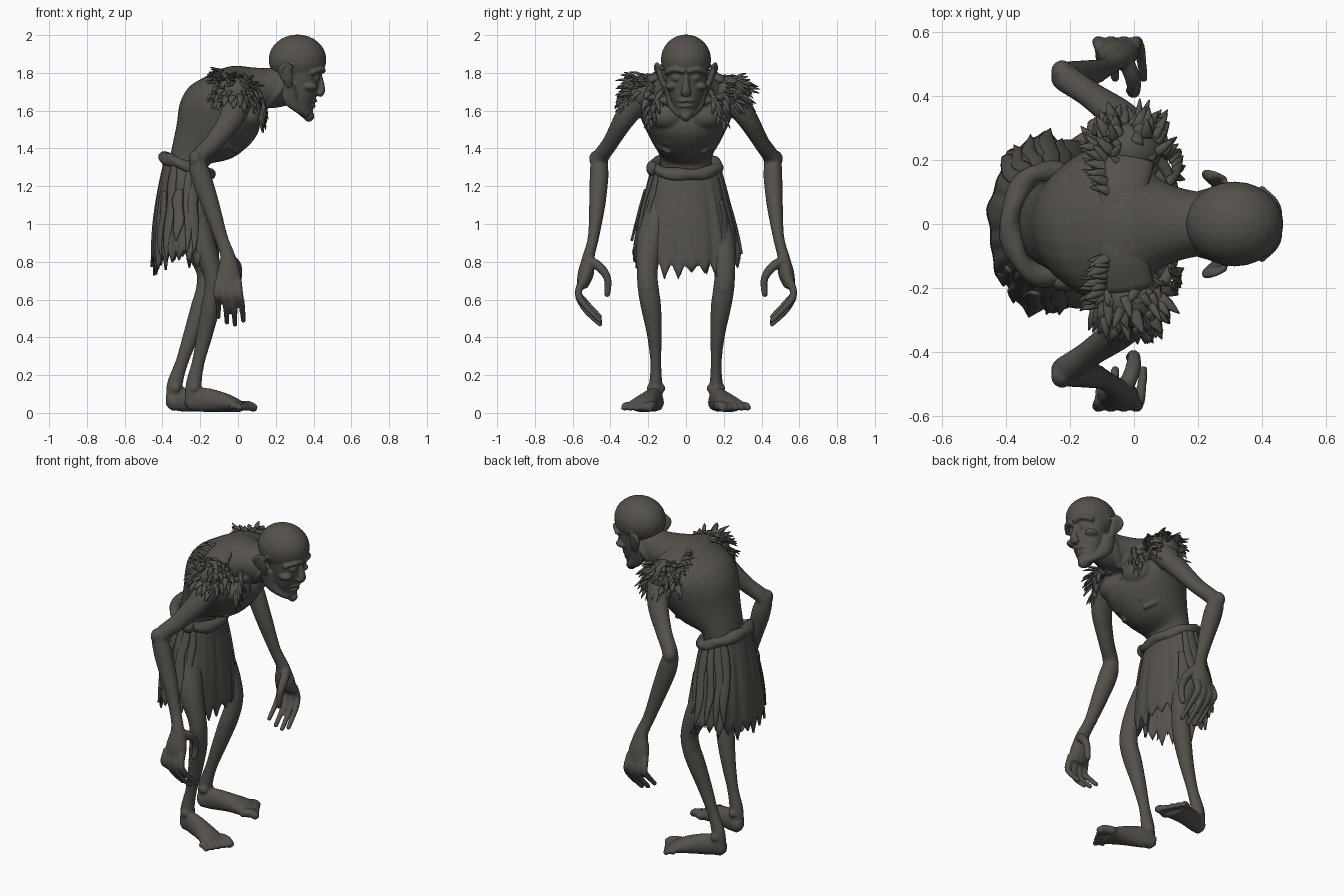
import bpy, bmesh, math, random
from mathutils import Vector, Matrix

random.seed(4)
if "Cube" in bpy.data.objects:
    bpy.data.objects.remove(bpy.data.objects["Cube"])

mat = bpy.data.materials.new("dark earthy grey")
mat.use_nodes = True
COLOR = (0.09, 0.083, 0.073, 1)
mat.diffuse_color = COLOR
mat.node_tree.nodes["Principled BSDF"].inputs["Base Color"].default_value = COLOR


def finish(name, bm, voxel=0, thick=0):
    """Turn a bmesh into a named smooth object, optionally fused or thickened."""
    bmesh.ops.recalc_face_normals(bm, faces=bm.faces[:])
    me = bpy.data.meshes.new(name)
    bm.to_mesh(me)
    bm.free()
    me.materials.append(mat)
    for p in me.polygons:
        p.use_smooth = True
    ob = bpy.data.objects.new(name, me)
    bpy.context.scene.collection.objects.link(ob)
    if thick:
        ob.modifiers.new("thickness", "SOLIDIFY").thickness = thick
    if voxel:
        r = ob.modifiers.new("fuse", "REMESH")
        r.mode, r.voxel_size, r.use_smooth_shade = "VOXEL", voxel, True
        m = ob.modifiers.new("soften", "SMOOTH")
        m.factor, m.iterations = 0.5, 3


def spline(p0, p1, p2, p3, t):
    return [0.5 * (2 * b + (c - a) * t + (2 * a - 5 * b + 4 * c - d) * t * t
                   + (3 * b - a - 3 * c + d) * t ** 3)
            for a, b, c, d in zip(p0, p1, p2, p3)]


def loft(bm, pts, side=(0, 1, 0), n=14, sub=4):
    """Closed tube through (x, y, z, half width along side, half depth)."""
    ext = [pts[0]] + list(pts) + [pts[-1]]
    path = [spline(*ext[i:i + 4], k / sub) for i in range(len(pts) - 1) for k in range(sub)]
    path.append(list(pts[-1]))
    side, rings = Vector(side), []
    pos = [Vector(p[:3]) for p in path]
    for i, p in enumerate(path):
        t = (pos[min(i + 1, len(pos) - 1)] - pos[max(i - 1, 0)]).normalized()
        u = (side - t * side.dot(t)).normalized()
        v = t.cross(u)
        rings.append([bm.verts.new(pos[i] + u * p[3] * math.cos(a) + v * p[4] * math.sin(a))
                      for a in (2 * math.pi * k / n for k in range(n))])
    for r, q in zip(rings, rings[1:]):
        for k in range(n):
            bm.faces.new((r[k], r[(k + 1) % n], q[(k + 1) % n], q[k]))
    # rounded tips
    for ring, i, j in ((rings[0], 0, 1), (rings[-1], -1, -2)):
        d = (pos[i] - pos[j]).normalized() * min(path[i][3:]) * 0.6
        tip = bm.verts.new(pos[i] + d)
        for k in range(n):
            bm.faces.new((ring[k], ring[(k + 1) % n], tip))


def ball(bm, c, r):
    bmesh.ops.create_uvsphere(bm, u_segments=24, v_segments=16, radius=1,
                              matrix=Matrix.Translation(c) @ Matrix.Diagonal((*r, 1)))


def mirrored(pts, s, dx=lambda z: 0):
    return [(p[0] + dx(p[2]), p[1] * s, *p[2:]) for p in pts]


# Body: hunched torso and neck
body = bmesh.new()
loft(body, [(-.275, 0, 1.1, .15, .1), (-.265, 0, 1.28, .135, .1), (-.24, 0, 1.38, .146, .118),
            (-.155, 0, 1.49, .20, .2), (-.075, 0, 1.605, .25, .22), (-.005, 0, 1.695, .235, .155),
            (.08, 0, 1.72, .142, .11), (.18, 0, 1.72, .105, .107), (.28, 0, 1.745, .095, .11)], n=28)

ARM = [(.0, .25, 1.66, .07, .08), (-.04, .33, 1.55, .055, .065), (-.13, .40, 1.43, .042, .05),
       (-.21, .455, 1.345, .045, .045), (-.195, .46, 1.25, .05, .055), (-.145, .47, 1.1, .043, .048),
       (-.09, .49, .93, .03, .036), (-.055, .515, .83, .032, .04), (-.05, .53, .74, .043, .064),
       (-.05, .55, .67, .03, .066)]
LEG = [(-.27, .1, 1.15, .09, .085), (-.2, .185, .92, .075, .075), (-.14, .205, .76, .056, .052),
       (-.13, .2, .66, .056, .048), (-.145, .185, .56, .054, .05), (-.175, .168, .42, .04, .043),
       (-.21, .16, .27, .029, .034), (-.235, .16, .15, .034, .042), (-.235, .16, .06, .035, .045)]
FOOT = [(-.265, .15, .05, .035, .042), (-.2, .165, .07, .042, .064), (-.1, .2, .06, .055, .055),
        (-.02, .23, .042, .075, .04), (.01, .24, .032, .078, .03)]

for s in (1, -1):
    # Left leg trails behind the right one
    back = (lambda z: -.1 + .055 * min(max((z - .15) / .5, 0), 1.25)) if s > 0 else (lambda z: 0)
    loft(body, mirrored(ARM, s))
    loft(body, mirrored(LEG, s, back), n=16)
    loft(body, mirrored(FOOT, s, back), n=16)
    ball(body, (-.115 + back(.67), s * .2, .665), (.036, .042, .05))
    ball(body, (-.225, s * .475, 1.345), (.035, .038, .045))
    for dy in (-.032, .03):
        ball(body, (-.23 + back(.12), s * (.16 + dy), .13), (.024, .018, .024))
    # Toes, the innermost one largest
    for i in range(5):
        w, r, length = -.068 + .035 * i, .026 if i == 0 else .019, .085 - .008 * i
        x, y = -.015 - .32 * w, .235 + w
        loft(body, mirrored([(x, y, .036, r, r), (x + length * .6, y + length * .25, .038, r, r),
                             (x + length, y + length * .4, .021, r, r * .8)], s, back), n=10)
    # Curled, spread fingers and thumb
    for i in range(4):
        f, drop = i - 1.5, (.04, .01, 0, .02)[i]
        x = -.052 + .036 * f
        loft(body, mirrored([(x, .55, .7, .019, .02), (x + .004 * f, .57, .63, .02, .02),
                             (x + .01 + .006 * f, .535, .55 + drop, .017, .017),
                             (x + .015 + .008 * f, .45, .463 + drop, .013, .013)], s),
             side=(1, 0, 0), n=10)
    loft(body, mirrored([(-.03, .52, .81, .025, .025), (-.005, .46, .775, .026, .026),
                         (0, .415, .71, .021, .021), (-.01, .418, .62, .017, .017)], s),
         side=(1, 0, 0), n=10)
    # Chest muscle, collar bone and neck cord
    ball(body, (.06, s * .1, 1.57), (.075, .1, .07))
    loft(body, mirrored([(.13, .03, 1.62, .02, .02), (.115, .14, 1.66, .018, .018),
                         (.04, .26, 1.69, .025, .025)], s), side=(1, 0, 0), n=10)
    loft(body, mirrored([(.14, .04, 1.61, .016, .016), (.2, .085, 1.68, .018, .018),
                         (.26, .1, 1.75, .018, .018)], s), n=10)
    # Ribs
    for i in range(3):
        z = 1.54 - .045 * i
        loft(body, mirrored([(.07 - .035 * i, .09, z - .07, .012, .012),
                             (.015 - .035 * i, .17 - .012 * i, z - .035, .012, .012),
                             (-.085 - .03 * i, .215 - .02 * i, z + .015, .012, .012)], s),
             side=(0, 0, 1), n=8)
finish("body", body, voxel=.008)

# Head: bald skull, long jaw, hooked nose, ears
head = bmesh.new()
ball(head, (.315, 0, 1.87), (.153, .133, .133))
loft(head, [(.33, 0, 1.86, .12, .12), (.335, 0, 1.78, .112, .1), (.34, 0, 1.70, .094, .08),
            (.345, 0, 1.635, .07, .062), (.367, 0, 1.58, .038, .032), (.38, 0, 1.55, .02, .018)], n=24)
loft(head, [(.42, 0, 1.81, .014, .02), (.435, 0, 1.75, .016, .02), (.442, 0, 1.705, .026, .02),
            (.428, 0, 1.685, .028, .018)], n=12)
ball(head, (.393, 0, 1.652), (.028, .047, .011))
ball(head, (.388, 0, 1.625), (.026, .04, .011))
ball(head, (.378, 0, 1.57), (.027, .028, .025))
for s in (1, -1):
    loft(head, mirrored([(.447, .01, 1.808, .015, .018), (.438, .06, 1.818, .015, .02),
                         (.39, .106, 1.80, .014, .02)], s), side=(0, 0, 1), n=10)
    ball(head, (.41, s * .048, 1.772), (.023, .026, .021))
    ball(head, (.38, s * .08, 1.728), (.042, .032, .022))
    loft(head, mirrored([(.265, .1, 1.74, .022, .04), (.275, .085, 1.665, .022, .04),
                         (.315, .062, 1.615, .024, .026), (.365, .03, 1.58, .018, .02)], s), n=10)
    # Ear: shell with a raised rim
    loft(head, mirrored([(.27, .115, 1.73, .014, .018), (.26, .135, 1.78, .016, .032),
                         (.25, .147, 1.83, .014, .03), (.25, .145, 1.845, .01, .015)], s), n=12)
    loft(head, mirrored([(.27, .124, 1.735, .01, .01), (.23, .145, 1.785, .01, .012),
                         (.224, .16, 1.82, .01, .012), (.255, .155, 1.848, .01, .01),
                         (.287, .138, 1.83, .01, .01)], s), n=8)
finish("head", head, voxel=.006)

# Ragged mantle of pointed tufts
mantle = bmesh.new()


def tuft(p, d, length, width):
    d = d.normalized()
    mid, end = p + d * length * .5, p + d * length + Vector((0, 0, -.12 * length))
    loft(mantle, [(*p, width, .006), (*mid, width * .8, .007), (*end, .002, .002)],
         side=d.cross(Vector((.3, .2, 1))), n=6, sub=2)


for s in (1, -1):
    core = Vector((-.015, s * .235, 1.69))
    ball(mantle, core, (.105, .09, .095))
    for i in range(85):
        n = Vector((random.uniform(-1, 1), random.uniform(-.6, 1) * s, random.uniform(-.5, 1))).normalized()
        p = core + Vector((n.x * .108, n.y * .088, n.z * .095))
        d = n * .35 + Vector((random.uniform(-.4, .4), s * .45, random.uniform(-.8, .05)))
        tuft(p, d, random.uniform(.05, .085), random.uniform(.014, .024))
    # Tufts trailing down the chest edge and standing along the upper back
    for i in range(16):
        t = i / 15
        tuft(Vector((.11 + .02 * math.sin(t * 3), s * (.13 + .07 * t), 1.71 - .14 * t)),
             Vector((random.uniform(.1, .5), s * random.uniform(-.4, .6), -1)), .08, .016)
        tuft(Vector((-.07 - .03 * t, s * (.1 + .14 * t), 1.805 - .055 * t)),
             Vector((-1, s * random.uniform(0, .6), random.uniform(-.2, .7))),
             random.uniform(.06, .09), .018)
    loft(mantle, mirrored([(-.04, 0, 1.8, .07, .022), (-.035, .1, 1.795, .075, .026),
                           (-.02, .2, 1.755, .085, .03)], s), side=(1, 0, 0))
finish("shoulder_mantle", mantle)


# Torn skirt
def skirt_point(a, t, z_end, grow=0):
    top = 1.315 - .055 * math.cos(a)
    flare = math.sin(min(t * 1.15, 1) * math.pi / 2)
    fold = 1 + t * (.03 * math.sin(9 * a) + .02 * math.sin(17 * a + 1)) + grow
    return Vector((-.265 - .015 * flare + (.12 + .056 * flare) * fold * math.cos(a),
                   (.17 + .11 * t ** .85) * fold * math.sin(a), top + (z_end - top) * t))


skirt = bmesh.new()
COLS, ROWS = 120, 12
hem = []
for c in range(COLS):
    if c % 5 == 0:
        depth = random.uniform(.03, .09)
    a = 2 * math.pi * c / COLS
    tooth = depth * (1 - abs(c % 5 - 2) / 2)
    hem.append(.86 - .045 * math.cos(a) ** 2 - .04 * max(math.cos(a), 0) - tooth)
grid = [[skirt.verts.new(skirt_point(2 * math.pi * c / COLS, r / ROWS, hem[c]))
         for c in range(COLS)] for r in range(ROWS + 1)]
for r in range(ROWS):
    for c in range(COLS):
        d = (c + 1) % COLS
        skirt.faces.new((grid[r][c], grid[r][d], grid[r + 1][d], grid[r + 1][c]))
finish("torn_skirt", skirt, thick=.012)

# Loose cloth strips on both hips
strips = bmesh.new()
for s in (1, -1):
    for i in range(6):
        a = s * (1.0 + .27 * i + random.uniform(-.06, .06))
        z_end, w = random.uniform(.8, .92), random.uniform(.02, .034)
        start = random.choice((.03, .06, .35))
        pts = []
        for k in range(6):
            t = start + (1 - start) * k / 5
            p = skirt_point(a + .04 * math.sin(k * 1.7 + i), t, z_end, .012 + .01 * t)
            pts.append((*p, w * (.7, 1, .9, 1, .7, .1)[k], .007))
        loft(strips, pts, side=(-math.sin(a), math.cos(a), 0), n=8, sub=3)
finish("skirt_strips", strips)

# Rolled rope belt
belt = bmesh.new()
SEG, RND = 72, 12
ring = []
for i in range(SEG):
    a = 2 * math.pi * i / SEG
    mid = Vector((-.27 + .118 * math.cos(a), .165 * math.sin(a), 1.305 - .045 * math.cos(a)))
    out = Vector((math.cos(a), math.sin(a), 0))
    ring.append([belt.verts.new(mid + (out * math.cos(b) + Vector((0, 0, 1)) * math.sin(b))
                                * (.033 + .004 * math.sin(2 * b + 6 * a)))
                 for b in (2 * math.pi * k / RND for k in range(RND))])
for i in range(SEG):
    r, q = ring[i], ring[(i + 1) % SEG]
    for k in range(RND):
        belt.faces.new((r[k], r[(k + 1) % RND], q[(k + 1) % RND], q[k]))
ball(belt, (-.22, -.18, 1.295), (.04, .03, .04))
finish("rope_belt", belt)
